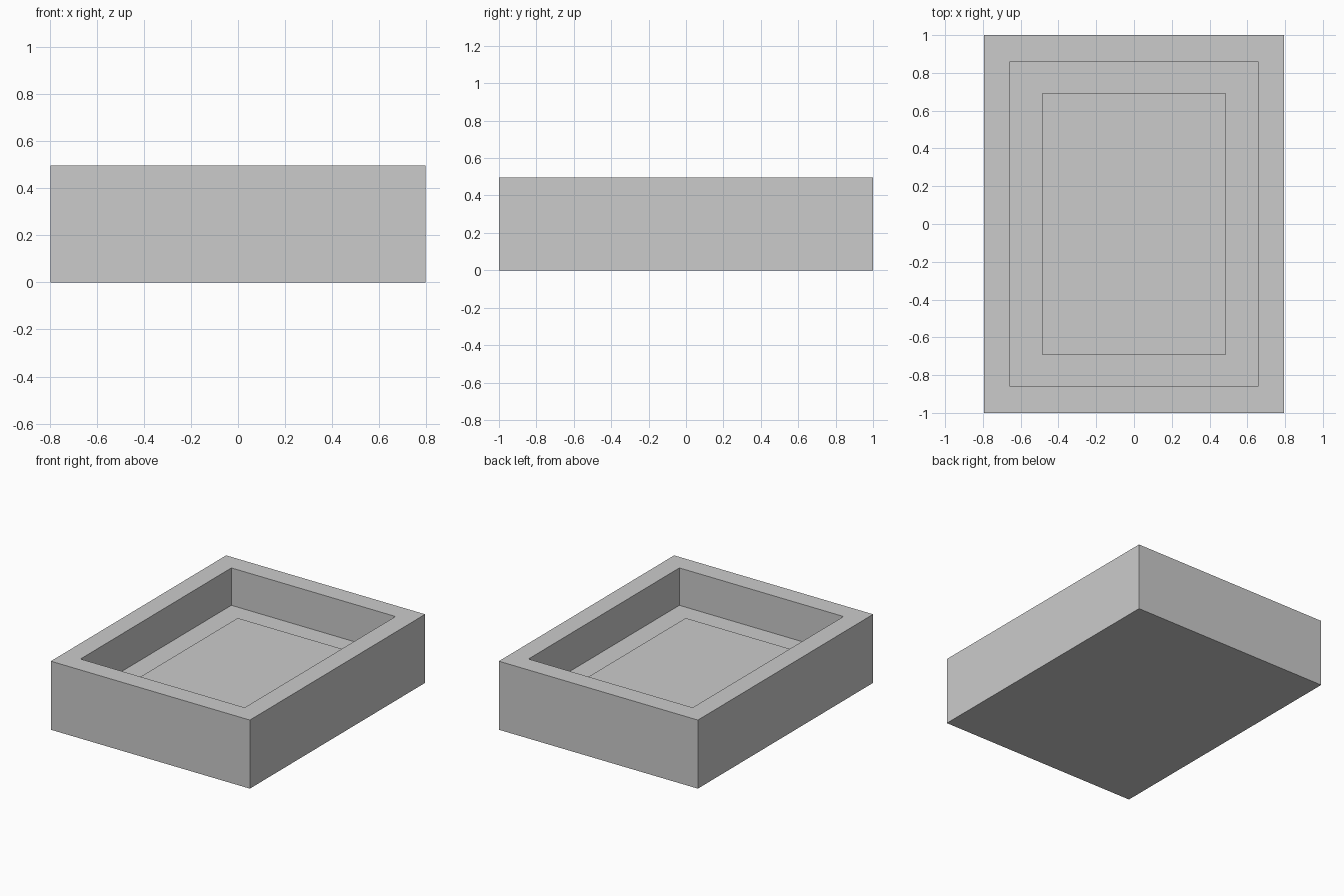
import bpy
import bmesh

# Remove the default cube
cube = bpy.data.objects.get("Cube")
if cube:
    bpy.data.objects.remove(cube, do_unlink=True)

HALF_X, HALF_Y, HEIGHT = 0.795, 1.0, 0.495
RIM = 0.197
FLOOR_Z = 0.225
PANEL_MARGIN = 0.24
PANEL_RISE = 0.018

grey = bpy.data.materials.new("plain_grey")
grey.use_nodes = True
colour = (0.6, 0.6, 0.6, 1.0)
grey.diffuse_color = colour
grey.node_tree.nodes["Principled BSDF"].inputs["Base Color"].default_value = colour


def inset(bm, face, margin, rise):
    """Inset a top face, then lift or sink its middle with upright walls."""
    bmesh.ops.inset_region(bm, faces=[face], thickness=margin)
    middle = bmesh.ops.extrude_discrete_faces(bm, faces=[face])["faces"][0]
    bmesh.ops.translate(bm, verts=middle.verts, vec=(0, 0, rise))
    return middle


# Block with a rectangular recess and a low raised panel on its floor
bm = bmesh.new()
bmesh.ops.create_cube(bm, size=1)
bmesh.ops.scale(bm, verts=bm.verts, vec=(2 * HALF_X, 2 * HALF_Y, HEIGHT))
bmesh.ops.translate(bm, verts=bm.verts, vec=(0, 0, HEIGHT / 2))
bm.normal_update()
top = max(bm.faces, key=lambda f: f.calc_center_median().z)
floor = inset(bm, top, RIM, FLOOR_Z - HEIGHT)
bm.normal_update()
inset(bm, floor, PANEL_MARGIN, PANEL_RISE)
bmesh.ops.recalc_face_normals(bm, faces=bm.faces)

mesh = bpy.data.meshes.new("recessed_tray")
bm.to_mesh(mesh)
bm.free()
mesh.materials.append(grey)
tray = bpy.data.objects.new("recessed_tray", mesh)
bpy.context.collection.objects.link(tray)
